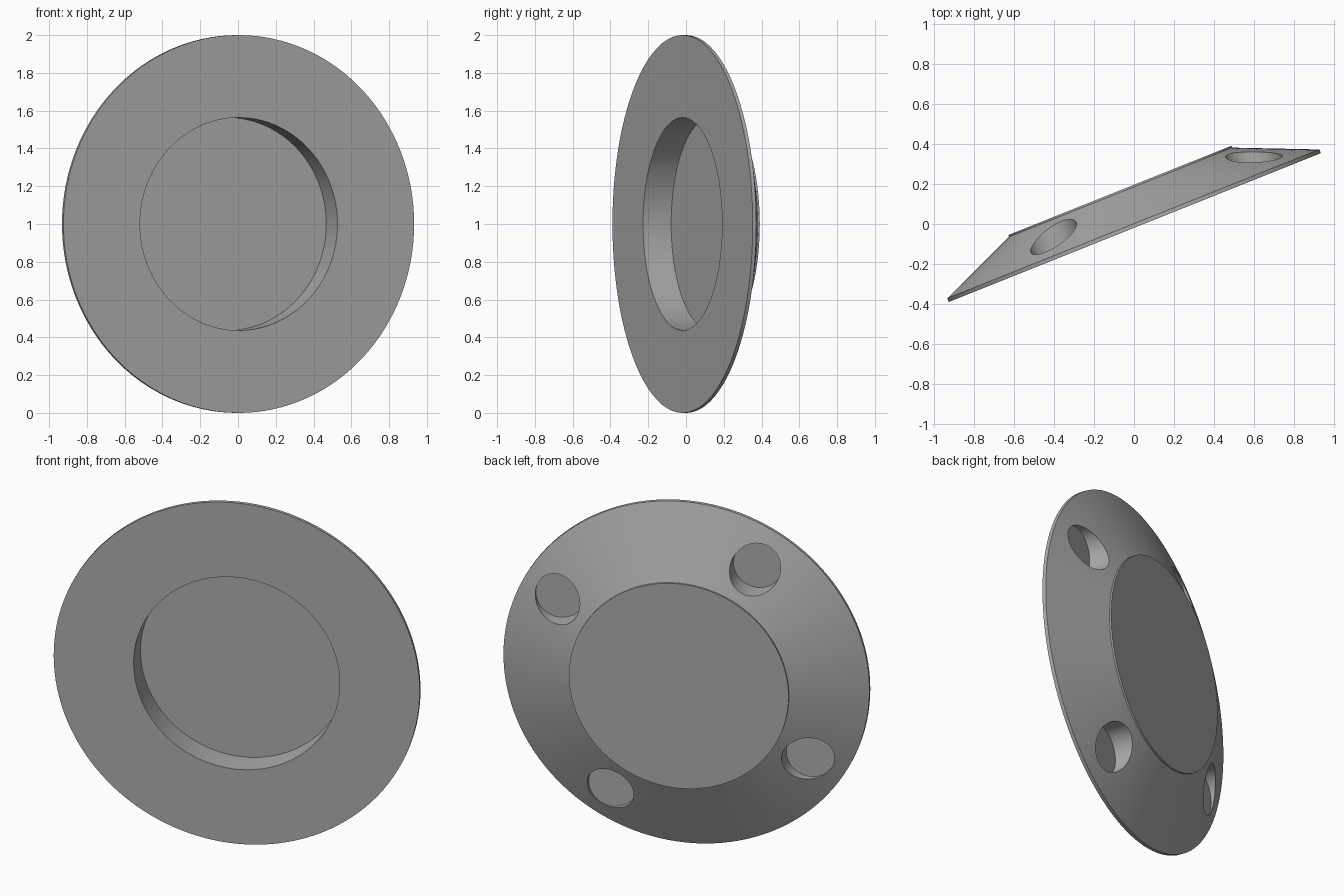
import bpy
import bmesh
import math
from mathutils import Matrix, Vector

cube = bpy.data.objects.get("Cube")
if cube:
    bpy.data.objects.remove(cube, do_unlink=True)

TILT = math.atan2(0.4, 1.0)
SEGMENTS = 128
HOLE_RADIUS, HOLE_RING, HOLE_FLOOR = 0.133, 0.79, 0.045

# Material
grey = bpy.data.materials.new("plain grey")
grey.use_nodes = True
colour = (0.4, 0.4, 0.4, 1.0)
grey.diffuse_color = colour
grey.node_tree.nodes["Principled BSDF"].inputs["Base Color"].default_value = colour


def add_object(name, bm):
    mesh = bpy.data.meshes.new(name)
    bm.to_mesh(mesh)
    bm.free()
    mesh.materials.append(grey)
    obj = bpy.data.objects.new(name, mesh)
    bpy.context.collection.objects.link(obj)
    return obj


def lathe(name, profile):
    """Revolve (radius, height) points around the local z axis."""
    bm = bmesh.new()
    verts = [bm.verts.new((r, 0, h)) for r, h in profile]
    edges = [bm.edges.new(pair) for pair in zip(verts, verts[1:])]
    bmesh.ops.spin(bm, geom=verts + edges, cent=(0, 0, 0), axis=(0, 0, 1),
                   angle=math.tau, steps=SEGMENTS, use_duplicate=False)
    bmesh.ops.remove_doubles(bm, verts=bm.verts[:], dist=0.0001)
    bmesh.ops.recalc_face_normals(bm, faces=bm.faces[:])
    return add_object(name, bm)


# Flange: front recess, thin rim, conical back and raised flat cap
flange = lathe("flange", [(0, 0.16), (0.563, 0.16), (0.563, 0), (1, 0),
                          (1, 0.02), (0.6, 0.19), (0.6, 0.2), (0, 0.2)])

# Four blind bolt holes sunk into the conical back
bm = bmesh.new()
for i in range(4):
    angle = math.radians(-30 + 90 * i)
    centre = Vector((HOLE_RING * math.cos(angle), HOLE_RING * math.sin(angle),
                     HOLE_FLOOR + 0.2))
    bmesh.ops.create_cone(bm, cap_ends=True, segments=64, radius1=HOLE_RADIUS,
                          radius2=HOLE_RADIUS, depth=0.4,
                          matrix=Matrix.Translation(centre))
cutter = add_object("bolt_hole_cutter", bm)
cutter.hide_render = True

cut = flange.modifiers.new("bolt_holes", "BOOLEAN")
cut.operation = "DIFFERENCE"
cut.solver = "EXACT"
cut.object = cutter
bpy.context.view_layer.update()
bpy.ops.object.select_all(action="DESELECT")
bpy.context.view_layer.objects.active = flange
flange.select_set(True)
bpy.ops.object.modifier_apply(modifier=cut.name)
bpy.data.objects.remove(cutter, do_unlink=True)

# Smooth round surfaces, then stand the flange upright and turn it
bpy.ops.object.shade_smooth_by_angle(angle=math.radians(30))
flange.matrix_world = (Matrix.Translation((0.004, -0.018, 1))
                       @ Matrix.Rotation(TILT, 4, "Z")
                       @ Matrix.Rotation(-math.pi / 2, 4, "X"))
